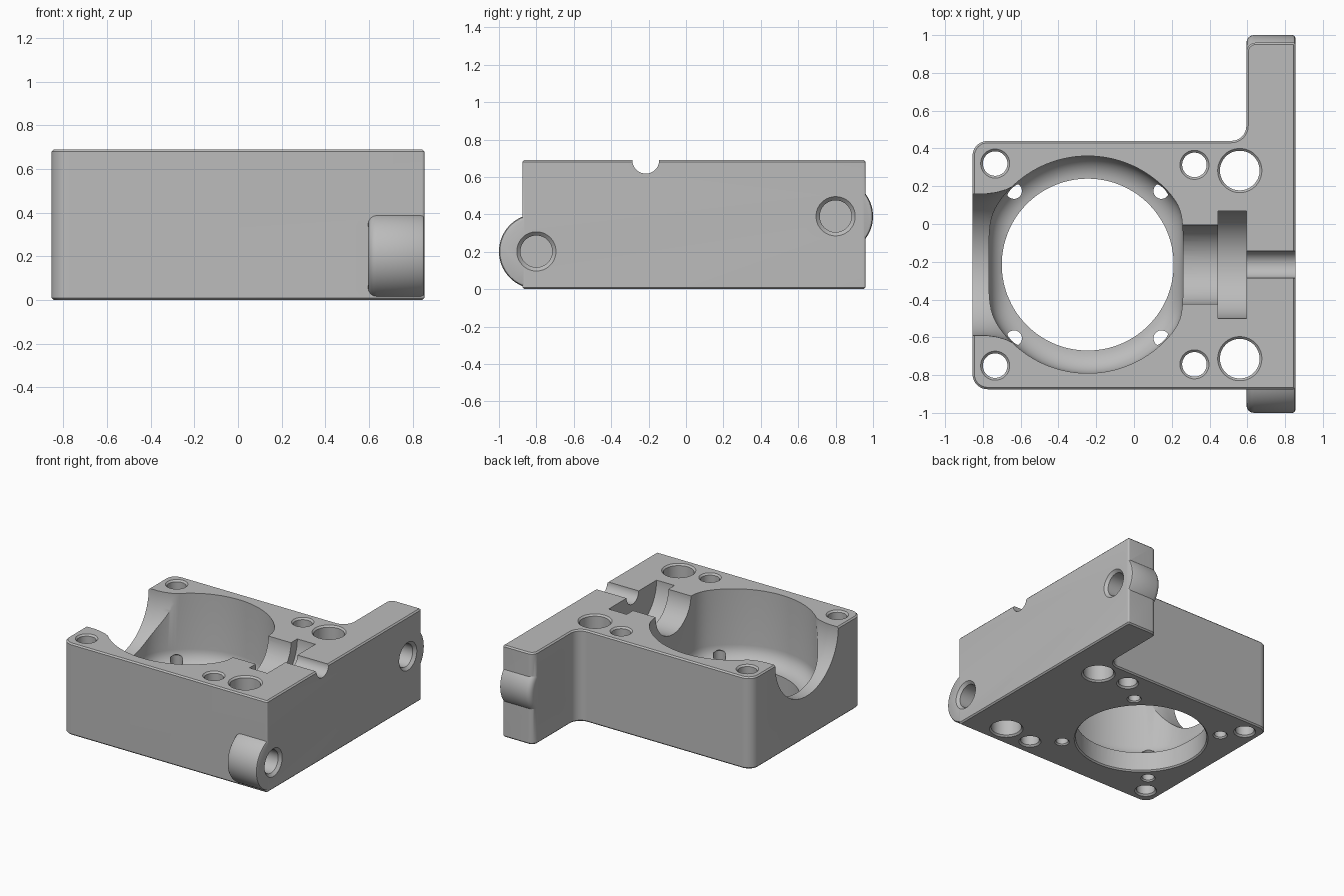
import bpy, bmesh
from math import sin, cos, pi, radians
from mathutils import Vector, Matrix

cube = bpy.data.objects.get("Cube")
if cube:
    bpy.data.objects.remove(cube, do_unlink=True)

TOP = 0.69       # height of the block
MID_Y = -0.215   # symmetry line of the cavity and bores
CX = -0.245      # cavity centre
RIGHT = 0.855    # right face

metal = bpy.data.materials.new("grey metal")
metal.use_nodes = True
grey = (0.5, 0.5, 0.5, 1)
metal.diffuse_color = grey
metal.node_tree.nodes["Principled BSDF"].inputs["Base Color"].default_value = grey


def make(name, bm):
    bmesh.ops.recalc_face_normals(bm, faces=bm.faces)
    mesh = bpy.data.meshes.new(name)
    bm.to_mesh(mesh)
    bm.free()
    mesh.materials.append(metal)
    obj = bpy.data.objects.new(name, mesh)
    bpy.context.collection.objects.link(obj)
    return obj


def loft(name, rings):
    """Skin closed rings of points and cap both ends."""
    bm = bmesh.new()
    loops = [[bm.verts.new(p) for p in ring] for ring in rings]
    n = len(loops[0])
    for a, b in zip(loops, loops[1:]):
        for i in range(n):
            j = (i + 1) % n
            bm.faces.new((a[i], a[j], b[j], b[i]))
    bm.faces.new(loops[0])
    bm.faces.new(loops[-1])
    return make(name, bm)


def lathe(name, profile, origin, axis="z", n=48):
    """Revolve (distance along axis, radius) pairs."""
    turn = Matrix.Rotation(pi / 2, 3, "Y") if axis == "x" else Matrix.Identity(3)
    rings = [[turn @ Vector((r * cos(2 * pi * (i + .5) / n), r * sin(2 * pi * (i + .5) / n), t))
              + Vector(origin) for i in range(n)] for t, r in profile]
    return loft(name, rings)


def rounded(corners, steps=8):
    """Outline of (x, y, radius) right-angle corners."""
    pts = []
    for i, (x, y, r) in enumerate(corners):
        p = Vector((x, y))
        a = (Vector(corners[i - 1][:2]) - p).normalized() * r
        b = (Vector(corners[(i + 1) % len(corners)][:2]) - p).normalized() * r
        for k in range(steps + 1):
            t = pi / 2 * k / steps
            pts.append(p + a * (1 - sin(t)) + b * (1 - cos(t)))
    return pts


def combine(target, tool, operation):
    tool.hide_render = True
    mod = target.modifiers.new(operation, "BOOLEAN")
    mod.operation = operation
    mod.solver = "EXACT"
    mod.object = tool
    dg = bpy.context.evaluated_depsgraph_get()
    mesh = bpy.data.meshes.new_from_object(target.evaluated_get(dg))
    target.modifiers.clear()
    target.data = mesh
    bpy.data.objects.remove(tool, do_unlink=True)


# Main block with side arm, chamfered at top and bottom
outline = rounded([(-RIGHT, -0.875, 0.08), (RIGHT, -0.875, 0.012), (RIGHT, 0.96, 0.012),
                   (0.595, 0.96, 0.05), (0.595, 0.44, 0.08), (-RIGHT, 0.44, 0.08)])
bm = bmesh.new()
base = bm.faces.new([bm.verts.new((p.x, p.y, 0)) for p in outline])
grown = bmesh.ops.extrude_face_region(bm, geom=[base])["geom"]
bmesh.ops.translate(bm, vec=(0, 0, TOP), verts=[v for v in grown if isinstance(v, bmesh.types.BMVert)])
bmesh.ops.recalc_face_normals(bm, faces=bm.faces)
rim = [e for e in bm.edges if abs(e.verts[0].co.z - e.verts[1].co.z) < 1e-5]
bmesh.ops.bevel(bm, geom=rim, offset=0.01, segments=1, affect="EDGES")
block = make("housing_block", bm)

# Round lugs around the side holes
side_holes = [(-0.8, 0.202), (0.8, 0.39)]
for y, z in side_holes:
    edge = [(0.595 + 0.04 * (1 - cos(a)), 0.16 + 0.04 * sin(a)) for a in (0, pi / 8, pi / 4, pi * 3 / 8, pi / 2)]
    lug = lathe("lug", edge + [(RIGHT - 0.015, 0.2), (RIGHT - 0.005, 0.195), (RIGHT - 0.0005, 0.185)],
                (0, y, z), "x", 96)
    combine(block, lug, "UNION")


# Main cavity: round with flattened ends and a filleted floor
def cavity_ring(z, inset, n=128):
    ring = []
    for i in range(n):
        a = 2 * pi * i / n
        flat = (0.505 if cos(a) > 0 else 0.525) / max(abs(cos(a)), 1e-3)
        r = (0.575 ** -30 + flat ** -30) ** (-1 / 30) - inset
        ring.append((CX + r * cos(a), MID_Y + r * sin(a), z))
    return ring


FILLET, FLOOR = 0.12, 0.15
rings = [cavity_ring(FLOOR + FILLET * (1 - cos(a)), FILLET * (1 - sin(a)))
         for a in [pi / 2 * k / 8 for k in range(9)]]
combine(block, loft("cavity_cutter", rings + [cavity_ring(0.8, 0)]), "DIFFERENCE")
combine(block, lathe("floor_opening_cutter", [(-0.01, 0.475), (0.01, 0.455), (0.4, 0.455)],
                     (CX, MID_Y, 0), n=96), "DIFFERENCE")

# Flared channel through the left wall
flare = [(-1.0, 0.375), (-0.78, 0.375), (-0.73, 0.382), (-0.68, 0.396), (-0.62, 0.424),
         (-0.55, 0.462), (-0.47, 0.51)]
combine(block, lathe("channel_cutter", flare, (0, MID_Y, TOP), "x", 96), "DIFFERENCE")

# Stepped half bores from the cavity to the right face
bores = [(0.1, 0.21), (0.445, 0.21), (0.445, 0.285), (0.595, 0.285), (0.595, 0.072), (1.0, 0.072)]
combine(block, lathe("bore_cutter", bores, (0, MID_Y, TOP), "x", 64), "DIFFERENCE")

# Vertical through holes, chamfered at both ends, mirrored about the middle line
for x, offset, r in [(-0.735, 0.535, 0.065), (0.32, 0.528, 0.065), (0.56, 0.498, 0.105)]:
    for s in (-1, 1):
        c = 0.012
        hole = [(-c, r + 2 * c), (c, r), (TOP - c, r), (TOP + c, r + 2 * c)]
        combine(block, lathe("hole_cutter", hole, (x, MID_Y + s * offset, 0)), "DIFFERENCE")

# Small screw holes in the cavity floor
for sx in (-1, 1):
    for sy in (-1, 1):
        hole = [(-0.01, 0.06), (0.01, 0.042), (0.22, 0.042), (0.245, 0.005)]
        combine(block, lathe("screw_hole_cutter", hole,
                             (CX + sx * 0.39, MID_Y + sy * 0.39, 0), n=24), "DIFFERENCE")

# Blind holes in the right face
for y, z in side_holes:
    hole = [(RIGHT - 0.18, 0.085), (RIGHT - 0.02, 0.085), (RIGHT + 0.02, 0.125)]
    combine(block, lathe("side_hole_cutter", hole, (0, y, z), "x"), "DIFFERENCE")

bpy.context.view_layer.objects.active = block
block.select_set(True)
bpy.ops.object.shade_smooth_by_angle(angle=radians(30))
